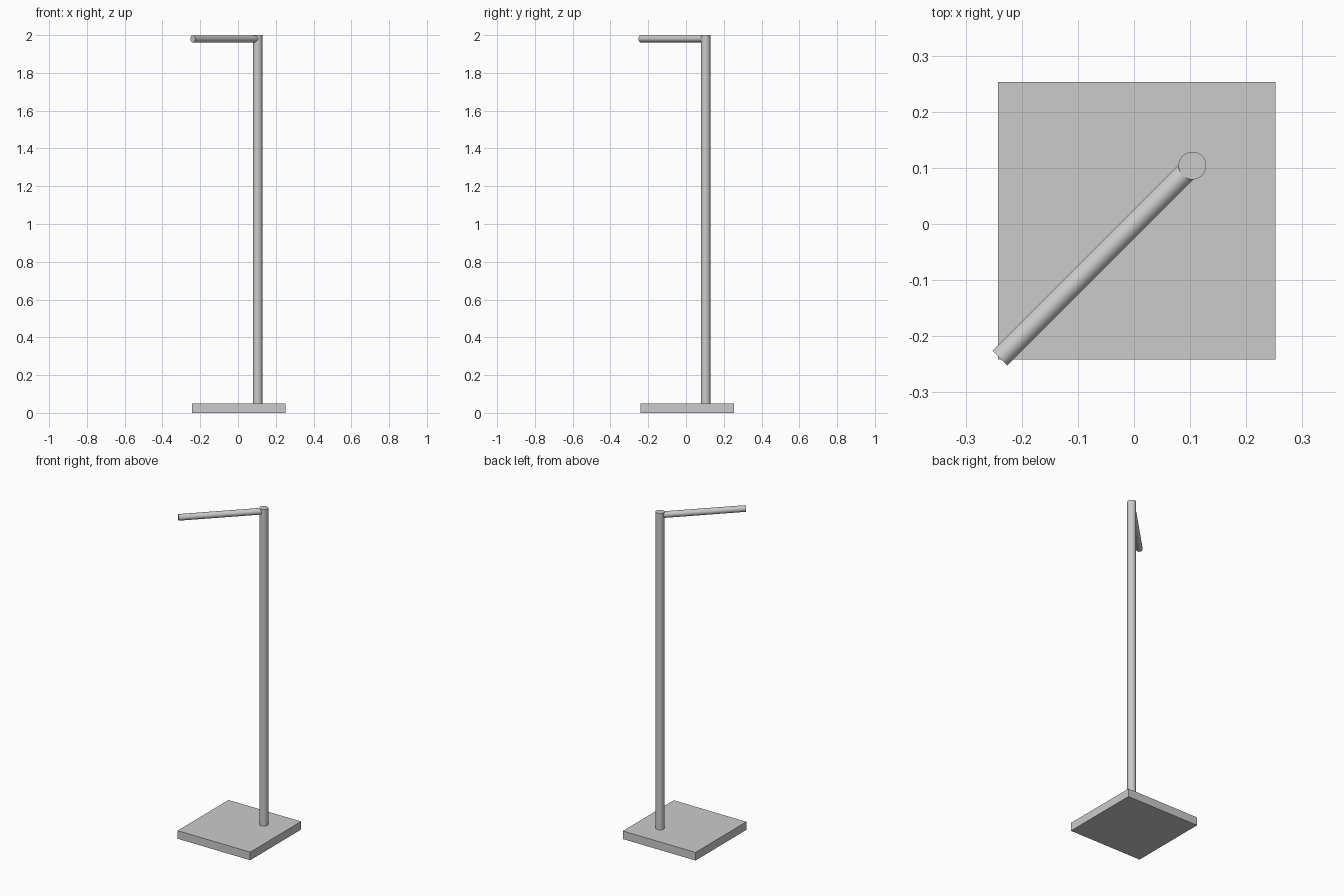
import bpy
import math
from mathutils import Vector

if "Cube" in bpy.data.objects:
    bpy.data.objects.remove(bpy.data.objects["Cube"], do_unlink=True)

# One light grey metal for the whole stand
metal = bpy.data.materials.new("light_grey_metal")
metal.use_nodes = True
colour = (0.6, 0.6, 0.6, 1)
metal.diffuse_color = colour
metal.node_tree.nodes["Principled BSDF"].inputs["Base Color"].default_value = colour


def rod(name, start, end, radius):
    """Smooth capped cylinder between two points."""
    start, end = Vector(start), Vector(end)
    axis = end - start
    bpy.ops.mesh.primitive_cylinder_add(
        vertices=64, radius=radius, depth=axis.length,
        location=(start + end) / 2,
        rotation=axis.to_track_quat("Z", "Y").to_euler())
    obj = bpy.context.object
    obj.name = name
    obj.data.materials.append(metal)
    bpy.ops.object.shade_smooth_by_angle(angle=math.radians(30))
    return obj


# Square base plate
bpy.ops.mesh.primitive_cube_add(size=1, location=(0.005, 0.006, 0.025))
base = bpy.context.object
base.name = "base_plate"
base.scale = (0.495, 0.495, 0.05)
bpy.ops.object.transform_apply(location=False, rotation=False, scale=True)
base.data.materials.append(metal)

# Upright post near the back left corner, and the diagonal arm at its top
post = 0.104
rod("post", (post, post, 0.05), (post, post, 2.0), 0.0247)
rod("arm", (post, post, 1.98), (-0.239, -0.239, 1.98), 0.0186)
